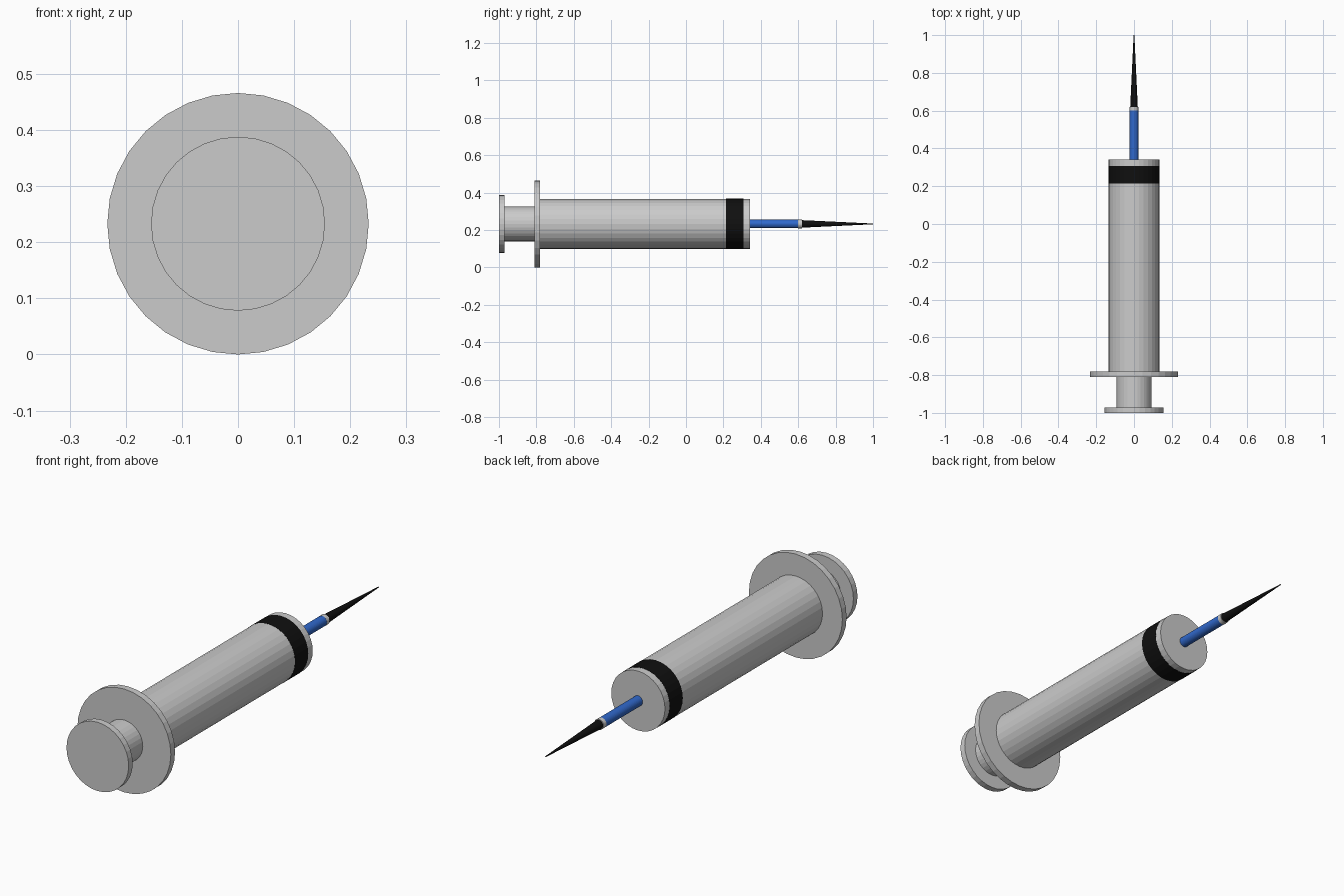
import bpy
import bmesh
from math import sin, cos, tau

if "Cube" in bpy.data.objects:
    bpy.data.objects.remove(bpy.data.objects["Cube"])

AXIS_Z = 0.233   # height of the long axis
SIDES = 32


def material(name, color):
    m = bpy.data.materials.new(name)
    m.diffuse_color = color
    m.use_nodes = True
    m.node_tree.nodes["Principled BSDF"].inputs["Base Color"].default_value = m.diffuse_color
    return m


def lathe(name, profile, mat=None):
    """Revolve (radius, y) points around the long axis; radius 0 closes an end."""
    bm = bmesh.new()
    rings = []
    for r, y in profile:
        if r == 0:
            rings.append([bm.verts.new((0, y, AXIS_Z))])
        else:
            rings.append([bm.verts.new((r * sin(tau * i / SIDES), y,
                                        AXIS_Z + r * cos(tau * i / SIDES)))
                          for i in range(SIDES)])
    for a, b in zip(rings, rings[1:]):
        for i in range(SIDES):
            j = (i + 1) % SIDES
            if len(a) == 1:
                bm.faces.new((a[0], b[j], b[i]))
            elif len(b) == 1:
                bm.faces.new((a[i], a[j], b[0]))
            else:
                bm.faces.new((a[i], a[j], b[j], b[i]))
    bmesh.ops.recalc_face_normals(bm, faces=bm.faces)
    me = bpy.data.meshes.new(name)
    bm.to_mesh(me)
    bm.free()
    ob = bpy.data.objects.new(name, me)
    bpy.context.collection.objects.link(ob)
    if mat:
        me.materials.append(mat)
    return ob


def rod(name, r, y0, y1, mat=None):
    return lathe(name, [(0, y0), (r, y0), (r, y1), (0, y1)], mat)


black = material("black", (0.005, 0.005, 0.005, 1))
blue = material("blue", (0.03, 0.14, 0.6, 1))

# Plunger: thumb disc and shaft
lathe("plunger", [(0, -1), (0.155, -1), (0.155, -0.971), (0.093, -0.971),
                  (0.093, -0.81)])

# Barrel with finger flange
lathe("barrel", [(0, -0.811), (0.233, -0.811), (0.233, -0.781), (0.134, -0.781),
                 (0.134, 0.341), (0, 0.341)])

# Black seal band, a thin sleeve over the barrel
lathe("seal_band", [(0.134, 0.215), (0.1348, 0.215), (0.1348, 0.308),
                    (0.134, 0.308)], black)

# Nozzle, collar and needle
rod("nozzle", 0.023, 0.341, 0.60, blue)
rod("collar", 0.0235, 0.60, 0.62)
lathe("needle", [(0, 0.62), (0.02, 0.62), (0.002, 1.0), (0, 1.0)], black)
